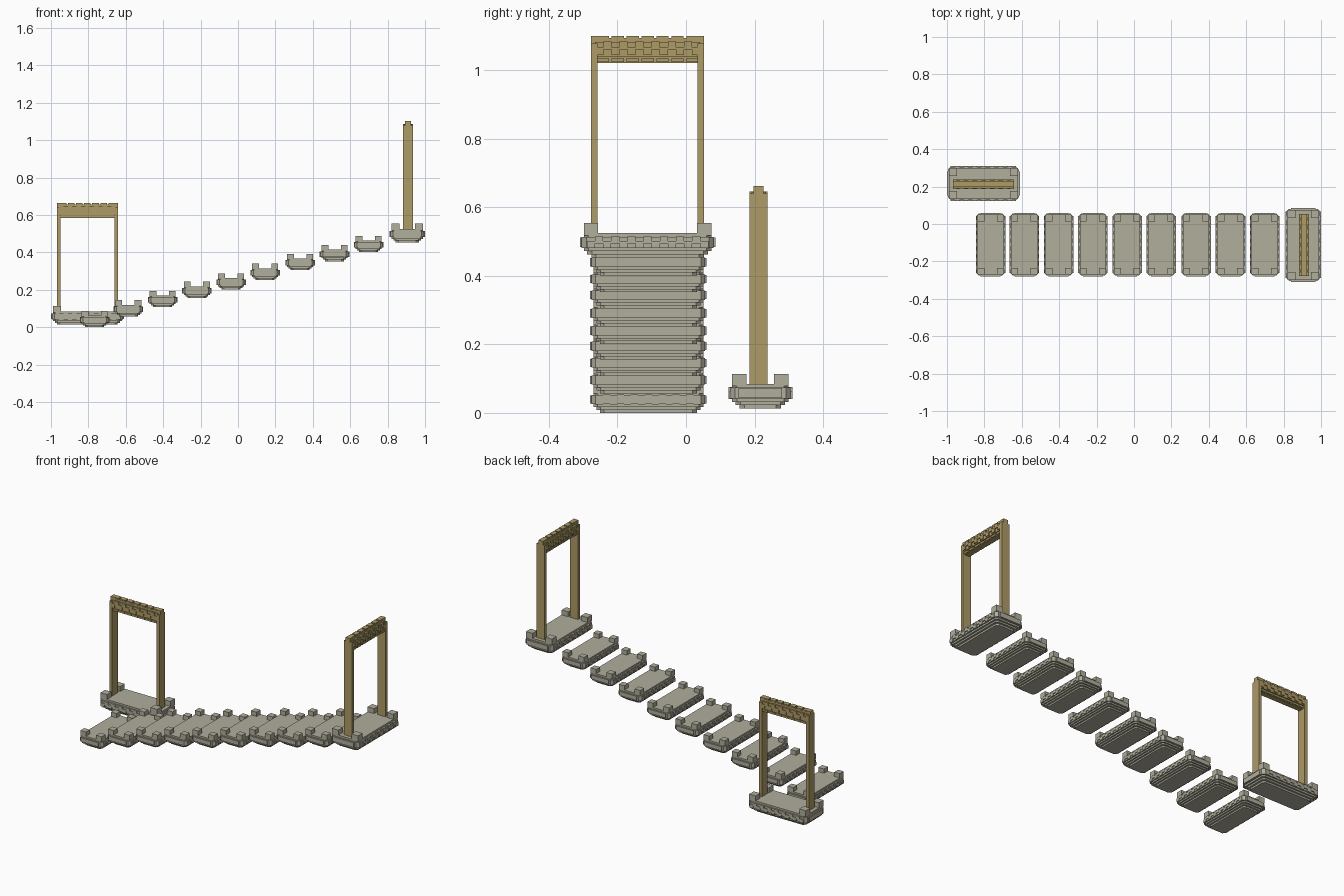
import bpy, bmesh
from mathutils import Vector

if "Cube" in bpy.data.objects:
    bpy.data.objects.remove(bpy.data.objects["Cube"])


def material(name, rgb):
    m = bpy.data.materials.new(name)
    m.diffuse_color = (*rgb, 1)
    m.use_nodes = True
    m.node_tree.nodes["Principled BSDF"].inputs["Base Color"].default_value = m.diffuse_color
    return m


STONE = material("grey stone", (0.44, 0.425, 0.335))
WOOD = material("tan wood", (0.42, 0.325, 0.135))


def box(bm, x0, x1, y0, y1, z0, z1):
    v = [bm.verts.new((x, y, z)) for z in (z0, z1)
         for x, y in ((x0, y0), (x1, y0), (x1, y1), (x0, y1))]
    for f in ((3, 2, 1, 0), (4, 5, 6, 7), (0, 1, 5, 4),
              (1, 2, 6, 5), (2, 3, 7, 6), (3, 0, 4, 7)):
        bm.faces.new([v[i] for i in f])


def slab(bm, hx, hy, c, z0, z1):
    # rectangular slab with cut corners
    pts = [(hx, hy - c), (hx - c, hy), (c - hx, hy), (-hx, hy - c),
           (-hx, c - hy), (c - hx, -hy), (hx - c, -hy), (hx, c - hy)]
    lo = [bm.verts.new((x, y, z0)) for x, y in pts]
    hi = [bm.verts.new((x, y, z1)) for x, y in pts]
    bm.faces.new(hi)
    bm.faces.new(lo[::-1])
    for i in range(8):
        j = (i + 1) % 8
        bm.faces.new((lo[i], lo[j], hi[j], hi[i]))


def finish(bm, name, mat, loc, turned):
    # "turned" parts run along y instead of x
    for v in bm.verts:
        if turned:
            v.co = Vector((-v.co.y, v.co.x, v.co.z))
        v.co += Vector(loc)
    bmesh.ops.recalc_face_normals(bm, faces=bm.faces)
    me = bpy.data.meshes.new(name)
    bm.to_mesh(me)
    bm.free()
    me.materials.append(mat)
    bpy.context.collection.objects.link(bpy.data.objects.new(name, me))


def platform(name, loc, length, width, s, turned):
    bm = bmesh.new()
    hx, hy = length / 2, width / 2
    # stepped layers: inset, bottom, top
    for inset, z0, z1 in ((.033, -.045, -.035), (.021, -.035, -.026),
                          (.011, -.026, .027), (.005, -.016, .016)):
        slab(bm, hx - inset * s, hy - inset * s, .014 * s, z0 * s, z1 * s)
    # corner blocks
    a, b = .011 * s, .053 * s
    for sx in (-1, 1):
        for sy in (-1, 1):
            xs = sorted((sx * (hx - a), sx * (hx - b)))
            ys = sorted((sy * (hy - a), sy * (hy - b)))
            box(bm, *xs, *ys, .02 * s, .056 * s)
    # meander teeth on the long sides
    n = 15
    run = length - .04 * s
    for i in range(n):
        x0 = -run / 2 + run * i / n
        z0, z1 = ((-.004, .017) if i % 2 else (-.017, .004))
        for sy in (-1, 1):
            ys = sorted((sy * (hy - .012 * s), sy * hy))
            box(bm, x0, x0 + run / n, *ys, z0 * s, z1 * s)
    # raised panel on the short ends
    for sx in (-1, 1):
        xs = sorted((sx * (hx - .012 * s), sx * hx))
        e = hy - .03 * s
        box(bm, *xs, -e, e, -.014 * s, .014 * s)
    finish(bm, name, STONE, loc, turned)


def gate(name, loc, span, z0, top, turned):
    h = span / 2
    # pair of posts with narrow caps
    for sx, side in ((-1, "first"), (1, "second")):
        bm = bmesh.new()
        xs = sorted((sx * (h - .019), sx * h))
        box(bm, *xs, -.026, .026, z0, top - .022)
        box(bm, *xs, -.015, .015, top - .022, top)
        finish(bm, f"{name}_{side}_post", WOOD, loc, turned)
    # carved lintel
    bm = bmesh.new()
    e = h - .012
    box(bm, -e, e, -.015, .015, top - .08, top - .006)
    box(bm, -e, e, -.021, .021, top - .062, top - .018)
    n = 13
    w = 2 * e / n
    for i in range(n):
        x0 = -e + w * i
        # meander across both faces
        a, b = (.040, .016) if i % 2 else (.056, .032)
        box(bm, x0, x0 + w, -.026, .026, top - a, top - b)
    m = 7
    w = 2 * e / m
    for i in range(m):
        # dashes along the top and bottom
        x0 = -e + w * i + .004
        box(bm, x0, x0 + w - .008, -.014, .014, top - .01, top)
        box(bm, x0, x0 + w - .008, -.02, .02, top - .077, top - .066)
    finish(bm, name + "_lintel", WOOD, loc, turned)


# rising row of steps
xs = (-.767, -.586, -.403, -.220, -.037, .145, .332, .516, .698)
zs = (.039, .096, .146, .195, .240, .291, .344, .391, .440)
for i, (x, z) in enumerate(zip(xs, zs)):
    platform(f"step_{i + 1}", (x, -.11, z), .34, .158, .86, True)

# lower and upper landings with gates
platform("lower_landing", (-.805, .217, .058), .39, .187, 1, False)
gate("lower_gate", (-.805, .212, 0), .326, .08, .663, False)
platform("upper_landing", (.905, -.112, .498), .395, .19, 1, True)
gate("upper_gate", (.909, -.112, 0), .33, .52, 1.101, True)
